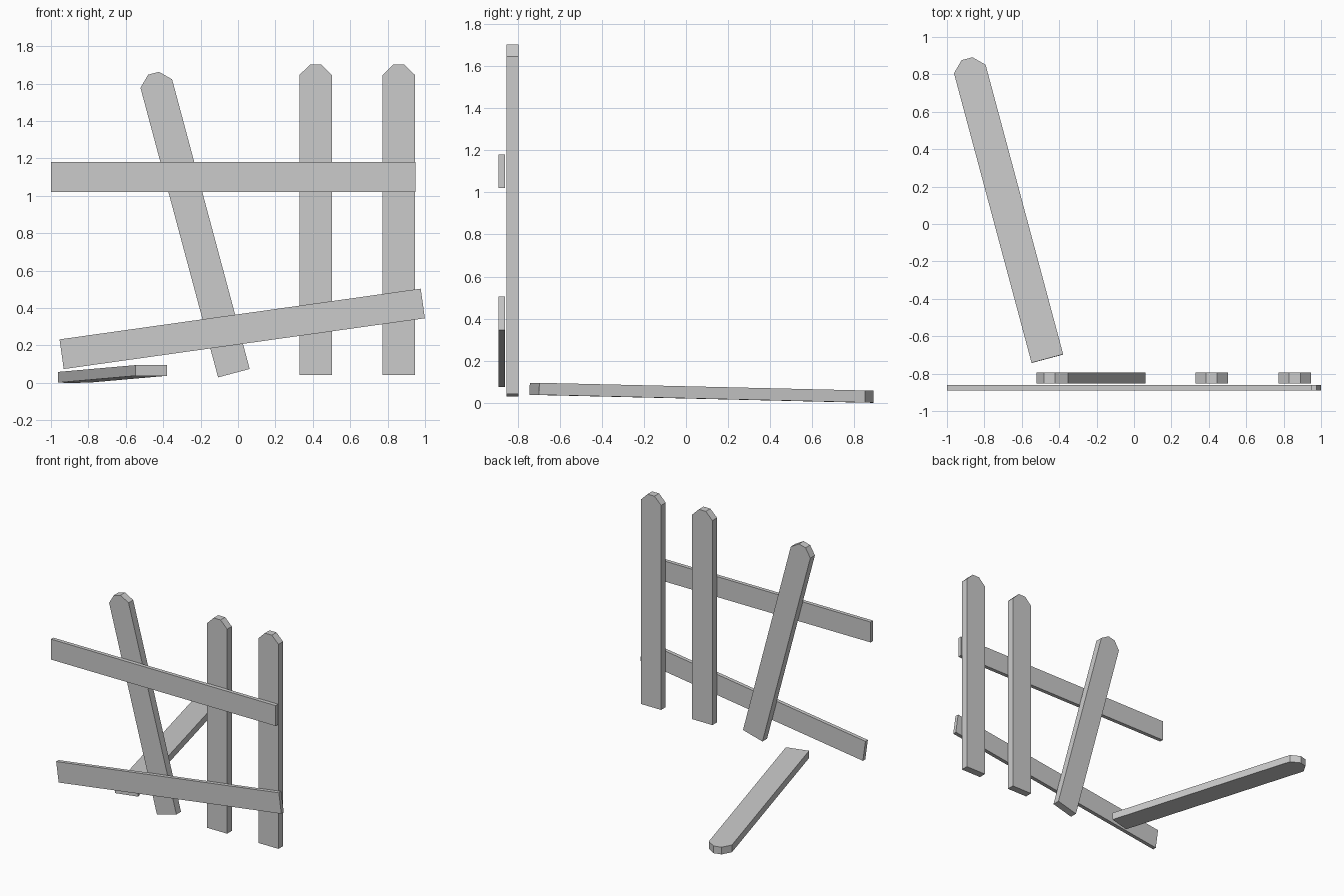
import bpy
from math import radians

if "Cube" in bpy.data.objects:
    bpy.data.objects.remove(bpy.data.objects["Cube"])


def prism(name, outline, depth, loc, rot=(0, 0, 0)):
    """Extrude an x-z outline along y, centred on the object's origin."""
    n = len(outline)
    verts = [(x, y, z) for y in (-depth / 2, depth / 2) for x, z in outline]
    faces = [tuple(range(n)), tuple(reversed(range(n, 2 * n)))]
    faces += [(i, i + n, (i + 1) % n + n, (i + 1) % n) for i in range(n)]
    mesh = bpy.data.meshes.new(name)
    mesh.from_pydata(verts, [], faces)
    obj = bpy.data.objects.new(name, mesh)
    obj.location = loc
    obj.rotation_euler = [radians(a) for a in rot]
    bpy.context.collection.objects.link(obj)
    return obj


# Shared outlines: a picket with a clipped top, and a plain rail
W, H = 0.0875, 1.66
picket = [(-W, 0), (W, 0), (W, H - 0.057), (0.03, H), (-0.03, H), (-W, H - 0.057)]
rail = [(-0.975, -0.08), (0.975, -0.08), (0.975, 0.08), (-0.975, 0.08)]

# Standing, leaning and fallen pickets
Y = -0.8235
prism("picket_right", picket, 0.057, (0.86, Y, 0.042))
prism("picket_middle", picket, 0.057, (0.415, Y, 0.042))
prism("picket_leaning", picket, 0.057, (-0.022, Y, 0.052), (0, -15, 0))
prism("picket_fallen", picket, 0.057, (-0.463, -0.72, 0.0665), (-91.3, 0, 15))

# Rails across the front, the lower one sagging at the left
prism("rail_upper", rail, 0.03, (-0.025, -0.875, 1.1))
prism("rail_lower", rail, 0.03, (0.0225, -0.875, 0.289), (0, -8, 0))
